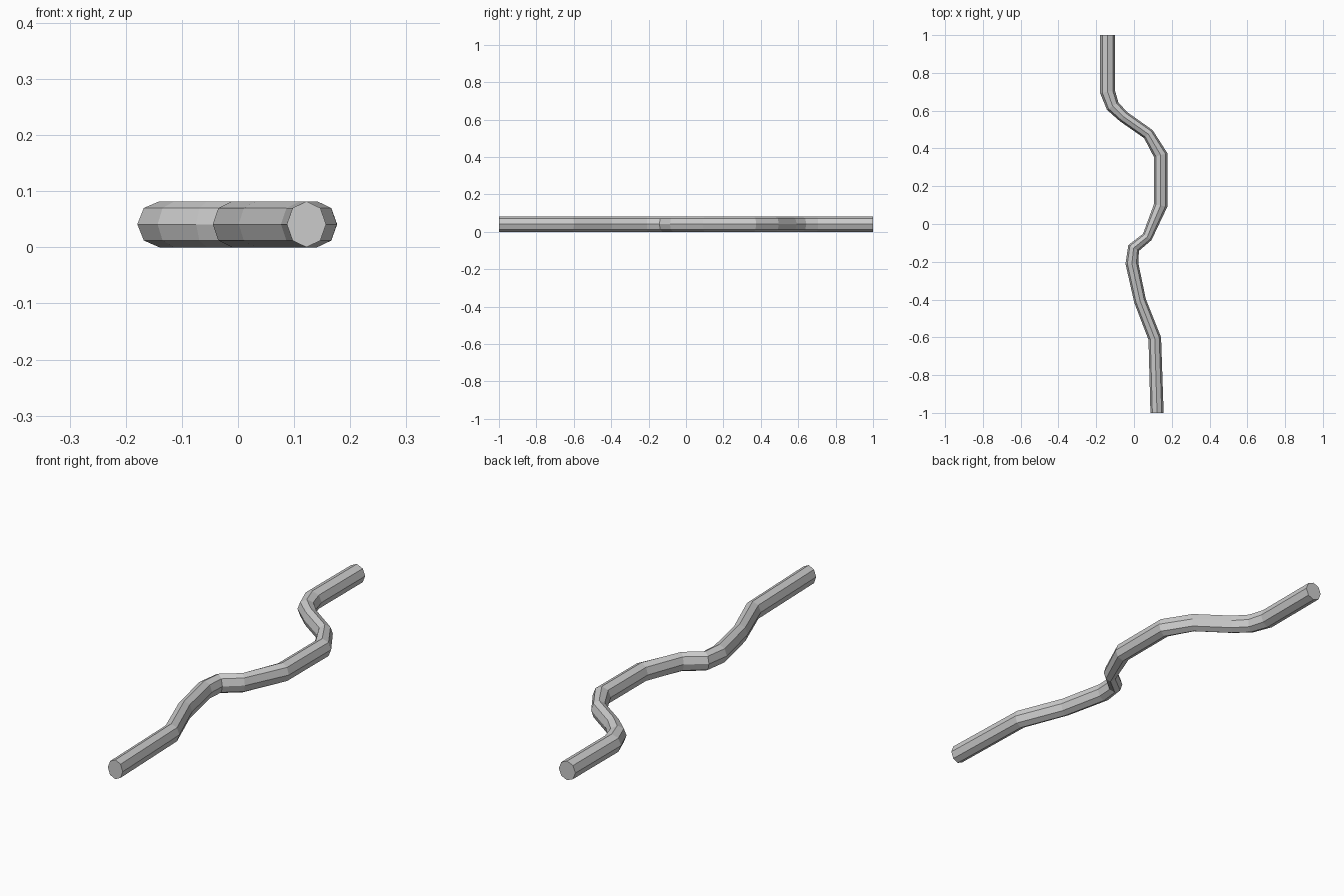
import bpy, bmesh, math
from mathutils import Vector

if "Cube" in bpy.data.objects:
    bpy.data.objects.remove(bpy.data.objects["Cube"])

# Centre line in plan with the half width at each bend: (x, y, half width)
PATH = [(.122, -1, .035), (.11, -.606, .034), (.032, -.407, .032),
        (-.011, -.209, .034), (-.002, -.127, .032), (.07, -.069, .028),
        (.141, .098, .036), (.141, .365, .037), (.076, .476, .031),
        (-.055, .568, .031), (-.113, .624, .036), (-.14, .70, .040),
        (-.14, 1, .039)]
SIDES = 8
HALF_HEIGHT = .041


def sweep_tube(name, path):
    bm = bmesh.new()
    pts = [Vector(p[:2]) for p in path]
    rings = []
    for i, p in enumerate(pts):
        # Bends are cut on the bisector, the two ends square to y
        if i in (0, len(pts) - 1):
            side = Vector((1, 0))
        else:
            t = (p - pts[i - 1]).normalized() + (pts[i + 1] - p).normalized()
            side = Vector((t.y, -t.x)).normalized()
        ring = []
        for k in range(SIDES):
            a = 2 * math.pi * k / SIDES
            q = p + side * path[i][2] * math.cos(a)
            ring.append(bm.verts.new((q.x, q.y, HALF_HEIGHT * (1 + math.sin(a)))))
        rings.append(ring)
    # Walls and end caps
    for a, b in zip(rings, rings[1:]):
        for k in range(SIDES):
            n = (k + 1) % SIDES
            bm.faces.new((a[k], a[n], b[n], b[k]))
    bm.faces.new(rings[0])
    bm.faces.new(rings[-1])
    bmesh.ops.recalc_face_normals(bm, faces=bm.faces)
    mesh = bpy.data.meshes.new(name)
    bm.to_mesh(mesh)
    bm.free()
    obj = bpy.data.objects.new(name, mesh)
    bpy.context.collection.objects.link(obj)
    return obj


# One winding pipe lying on the ground
sweep_tube("winding_pipe", PATH)
